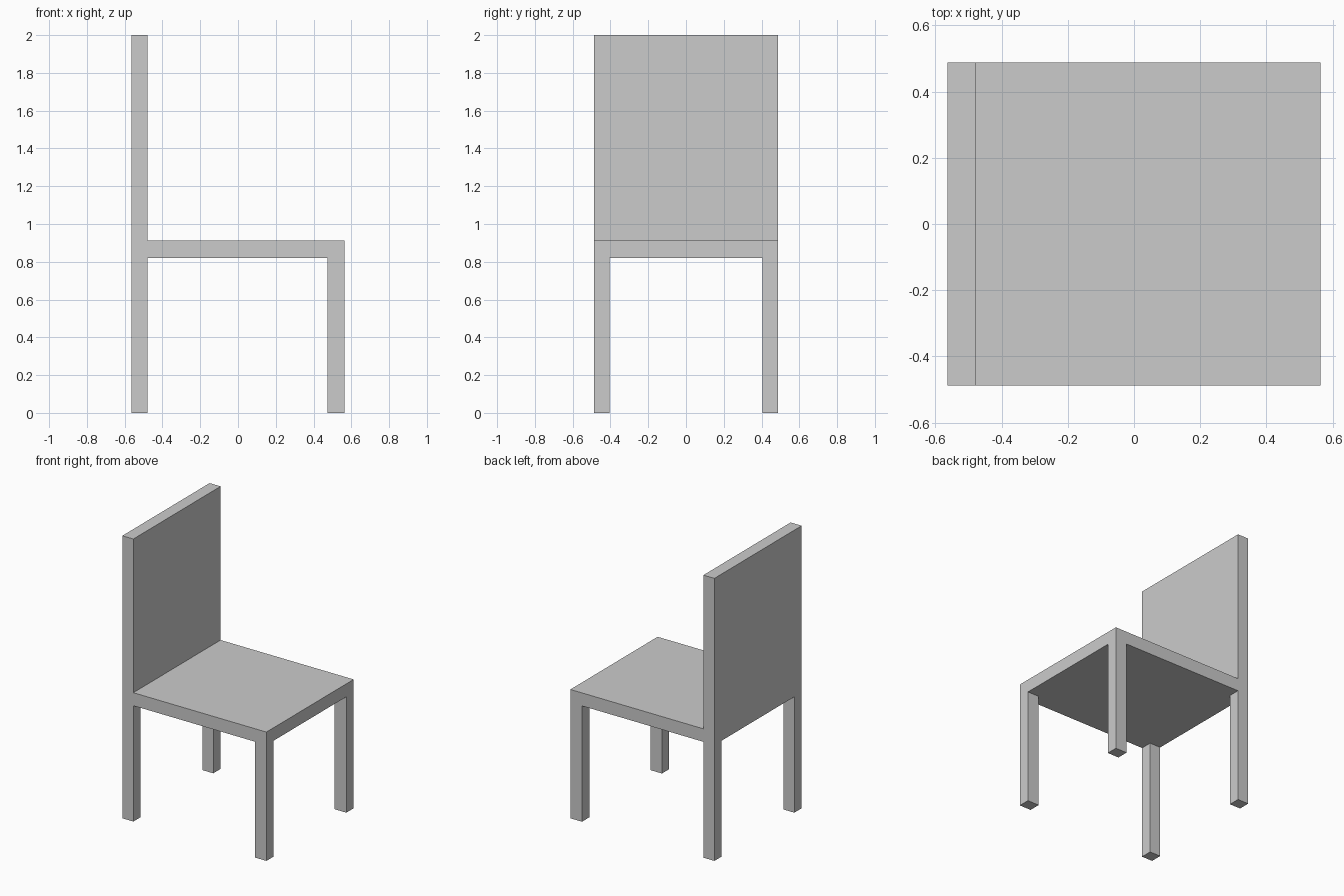
import bpy
import bmesh
from mathutils import Matrix, Vector

if "Cube" in bpy.data.objects:
    bpy.data.objects.remove(bpy.data.objects["Cube"])

HALF_X, HALF_Y = 0.564, 0.488
BACK_X, FRONT_X = -0.478, 0.473      # inner faces of the legs along x
LEG_Y = 0.406                        # inner faces of the legs along y
SEAT_LOW, SEAT_TOP, BACK_TOP = 0.82, 0.912, 2.0


def extrude_to(bm, faces, z):
    """Extrude the given horizontal faces to height z."""
    result = bmesh.ops.extrude_face_region(bm, geom=faces)
    for item in result["geom"]:
        if isinstance(item, bmesh.types.BMVert):
            item.co.z = z


def flat_faces(bm, z, test):
    """Horizontal faces at height z whose centre passes the test."""
    found = []
    for f in bm.faces:
        c = f.calc_center_median()
        if abs(f.normal.z) > 0.9 and abs(c.z - z) < 0.001 and test(c):
            found.append(f)
    return found


bm = bmesh.new()

# Seat slab
size = Vector((2 * HALF_X, 2 * HALF_Y, SEAT_TOP - SEAT_LOW))
centre = Vector((0, 0, (SEAT_TOP + SEAT_LOW) / 2))
bmesh.ops.create_cube(bm, size=1,
                      matrix=Matrix.Translation(centre) @ Matrix.Diagonal(size).to_4x4())

# Cuts that mark out the legs and the backrest
cuts = [((BACK_X, 0, 0), (1, 0, 0)), ((FRONT_X, 0, 0), (1, 0, 0)),
        ((0, -LEG_Y, 0), (0, 1, 0)), ((0, LEG_Y, 0), (0, 1, 0))]
for point, normal in cuts:
    bmesh.ops.bisect_plane(bm, geom=bm.verts[:] + bm.edges[:] + bm.faces[:],
                           plane_co=point, plane_no=normal)
bm.normal_update()

# Four legs and backrest, drawn out of the slab
legs = flat_faces(bm, SEAT_LOW,
                  lambda c: abs(c.y) > LEG_Y and not BACK_X < c.x < FRONT_X)
extrude_to(bm, legs, 0)
bm.normal_update()
extrude_to(bm, flat_faces(bm, SEAT_TOP, lambda c: c.x < BACK_X), BACK_TOP)

# Merge coplanar faces into clean flat sides
bmesh.ops.recalc_face_normals(bm, faces=bm.faces[:])
bmesh.ops.dissolve_limit(bm, angle_limit=0.01, verts=bm.verts[:], edges=bm.edges[:])

mesh = bpy.data.meshes.new("chair")
bm.to_mesh(mesh)
bm.free()
bpy.context.collection.objects.link(bpy.data.objects.new("chair", mesh))
